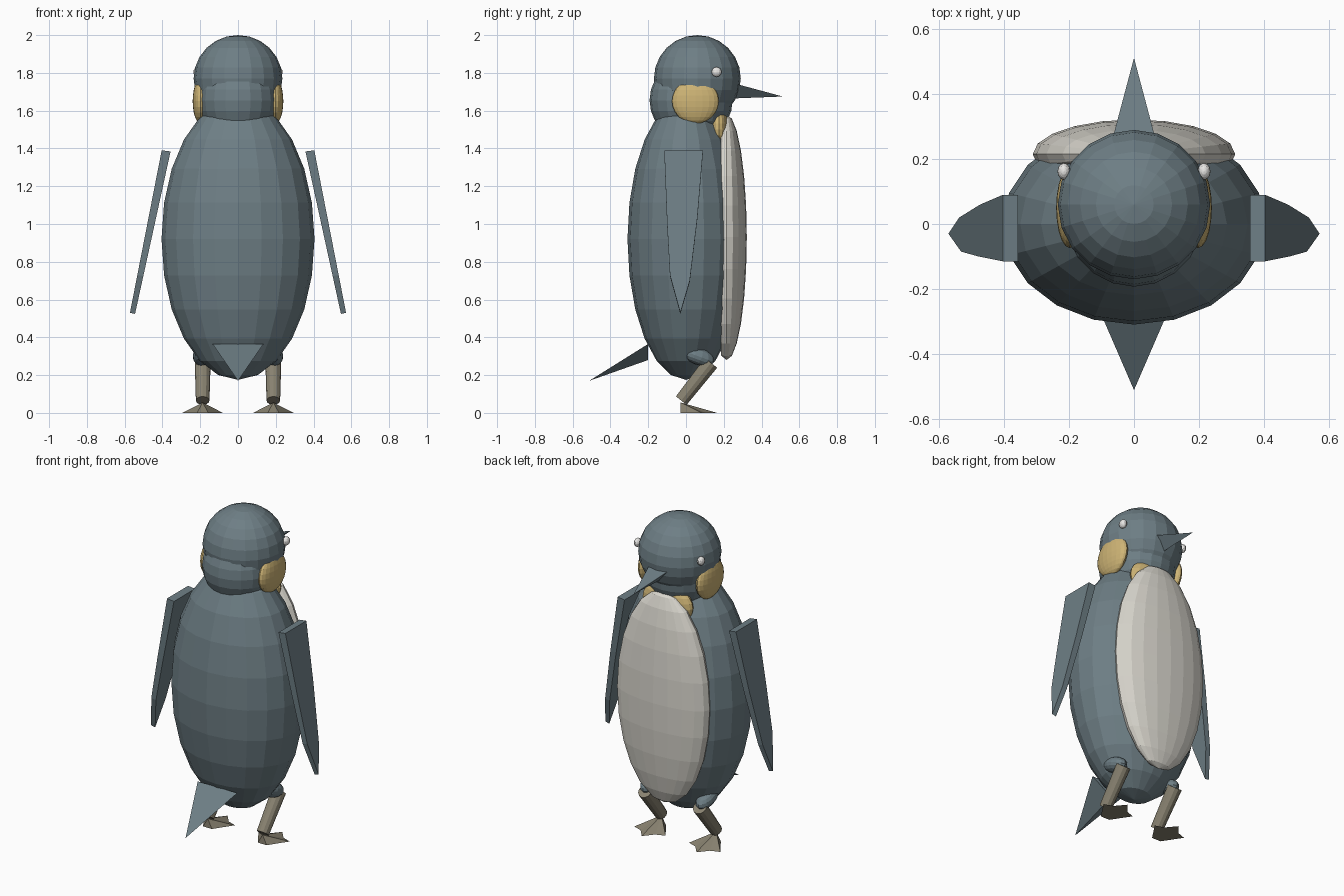
import bpy, bmesh, math
from mathutils import Vector, Matrix

if "Cube" in bpy.data.objects:
    bpy.data.objects.remove(bpy.data.objects["Cube"])


def material(name, rgb):
    m = bpy.data.materials.new(name)
    m.diffuse_color = (*rgb, 1)
    m.use_nodes = True
    m.node_tree.nodes["Principled BSDF"].inputs["Base Color"].default_value = m.diffuse_color
    return m


SLATE = material("slate_feathers", (0.155, 0.21, 0.235))
WHITE = material("belly_white", (0.69, 0.67, 0.61))
GOLD = material("golden_patch", (0.62, 0.46, 0.18))
SKIN = material("leg_skin", (0.25, 0.225, 0.165))
EYE = material("eye_white", (0.80, 0.79, 0.77))


def finish(name, bm, mat):
    bmesh.ops.recalc_face_normals(bm, faces=bm.faces)
    me = bpy.data.meshes.new(name)
    bm.to_mesh(me)
    bm.free()
    me.materials.append(mat)
    ob = bpy.data.objects.new(name, me)
    bpy.context.collection.objects.link(ob)
    return ob


def ellipsoid(name, centre, radii, mat, tilt=0, segs=20, rings=12, flat_y=None):
    bm = bmesh.new()
    bmesh.ops.create_uvsphere(bm, u_segments=segs, v_segments=rings, radius=1)
    m = Matrix.Translation(centre) @ Matrix.Rotation(tilt, 4, 'X') @ Matrix.Diagonal((*radii, 1))
    bmesh.ops.transform(bm, matrix=m, verts=bm.verts)
    if flat_y is not None:  # slice off the hidden back and cap it
        cut = bmesh.ops.bisect_plane(bm, geom=bm.verts[:] + bm.edges[:] + bm.faces[:],
                                     plane_co=(0, flat_y, 0), plane_no=(0, -1, 0), clear_outer=True)
        edges = [e for e in cut["geom_cut"] if isinstance(e, bmesh.types.BMEdge)]
        bmesh.ops.contextual_create(bm, geom=edges)
    return finish(name, bm, mat)


def spike(name, base, tip, mat):
    # Pyramid from a base polygon to a tip
    bm = bmesh.new()
    ring = [bm.verts.new(p) for p in base]
    top = bm.verts.new(tip)
    bm.faces.new(ring)
    for a, b in zip(ring, ring[1:] + ring[:1]):
        bm.faces.new((a, b, top))
    return finish(name, bm, mat)


def rod(name, a, b, r1, r2, mat, segs=12):
    a, b = Vector(a), Vector(b)
    bm = bmesh.new()
    bmesh.ops.create_cone(bm, cap_ends=True, segments=segs, radius1=r1, radius2=r2, depth=(b - a).length)
    rot = (b - a).to_track_quat('Z', 'Y').to_matrix().to_4x4()
    bmesh.ops.transform(bm, matrix=Matrix.Translation((a + b) / 2) @ rot, verts=bm.verts)
    return finish(name, bm, mat)


def wing(name, s):
    # Tapered flipper plate leaning outward
    outline = [(0.09, 1.39), (0.06, 1.03), (0.02, 0.70), (-0.03, 0.53),
               (-0.085, 0.73), (-0.10, 1.00), (-0.115, 1.39)]
    bm = bmesh.new()
    inner, outer = [], []
    for y, z in outline:
        t = (1.39 - z) / 0.86
        inner.append(bm.verts.new((s * (0.357 + 0.188 * t), y, z - 0.006)))
        outer.append(bm.verts.new((s * (0.404 + 0.168 * t), y, z)))
    bm.faces.new(inner)
    bm.faces.new(outer)
    n = len(outline)
    for i in range(n):
        j = (i + 1) % n
        bm.faces.new((inner[i], inner[j], outer[j], outer[i]))
    return finish(name, bm, SLATE)


# Torso, belly and head
ellipsoid("body", (0, 0, 0.92), (0.405, 0.31, 0.745), SLATE)
ellipsoid("belly", (0, 0.215, 0.93), (0.312, 0.107, 0.65), WHITE, flat_y=0.185)
ellipsoid("throat_patch", (0, 0.175, 1.50), (0.17, 0.055, 0.12), GOLD)
ellipsoid("head", (0, 0.06, 1.77), (0.235, 0.23, 0.23), SLATE)
ellipsoid("neck", (0, 0.027, 1.655), (0.215, 0.22, 0.22), SLATE)

# Beak and tail: flat on top with a keel below
spike("beak", [(-0.067, 0.26, 1.743), (0.067, 0.26, 1.743), (0, 0.26, 1.665)], (0, 0.512, 1.675), SLATE)
spike("tail", [(-0.135, -0.2, 0.365), (0.135, -0.2, 0.365), (0, -0.2, 0.28)], (0, -0.512, 0.17), SLATE)

# Paired parts
for side, s in (("left", -1), ("right", 1)):
    ellipsoid(side + "_cheek", (s * 0.198, 0.05, 1.65), (0.042, 0.124, 0.118), GOLD)
    ellipsoid(side + "_eye", (s * 0.216, 0.162, 1.805), (0.02, 0.026, 0.026), EYE, segs=12, rings=8)
    wing(side + "_wing", s)
    ellipsoid(side + "_thigh", (s * 0.19, 0.065, 0.30), (0.05, 0.09, 0.045),
              SLATE, tilt=-0.35, segs=14, rings=8)
    rod(side + "_shank", (s * 0.187, -0.025, 0.065), (s * 0.187, 0.132, 0.265), 0.036, 0.042, SKIN)
    # Webbed foot with three toes
    sole = [(-0.03, -0.03), (-0.107, 0.085), (-0.05, 0.105), (0, 0.165),
            (0.05, 0.105), (0.107, 0.085), (0.03, -0.03)]
    spike(side + "_foot", [(s * 0.187 + x, y, 0) for x, y in sole], (s * 0.187, -0.028, 0.055), SKIN)
